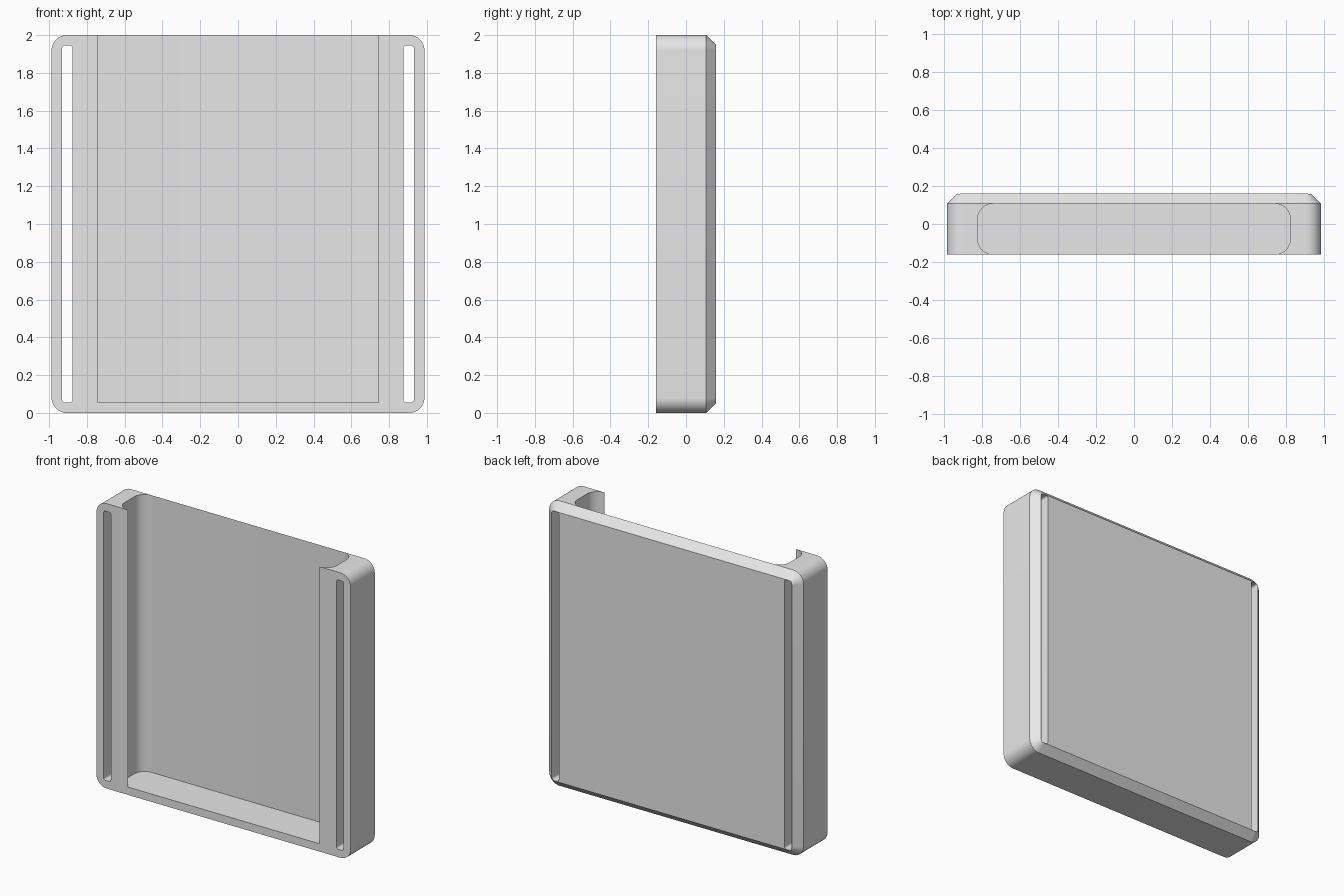
import bpy, bmesh, math

cube = bpy.data.objects.get("Cube")
if cube:
    bpy.data.objects.remove(cube, do_unlink=True)

W, D, H = 0.987, 0.16, 2.0      # half width, half depth, height
WALL, R = 0.053, 0.08           # wall / chamfer size, corner radius

grey = bpy.data.materials.new("plain grey")
grey.diffuse_color = (0.8, 0.8, 0.8, 1)
grey.use_nodes = True
grey.node_tree.nodes["Principled BSDF"].inputs["Base Color"].default_value = (0.8, 0.8, 0.8, 1)


def arc(cx, cy, r, start, steps=12):
    """Quarter circle, counter-clockwise from the start angle in degrees."""
    angles = [math.radians(start + 90 * i / steps) for i in range(steps + 1)]
    return [(cx + r * math.cos(a), cy + r * math.sin(a)) for a in angles]


def rounded(x0, x1, y0, y1, r):
    return (arc(x1 - r, y1 - r, r, 0) + arc(x0 + r, y1 - r, r, 90)
            + arc(x0 + r, y0 + r, r, 180) + arc(x1 - r, y0 + r, r, 270))


def loft(name, rings):
    """Solid skinned through matching rings of 3D points."""
    bm = bmesh.new()
    loops = [[bm.verts.new(p) for p in ring] for ring in rings]
    for a, b in zip(loops, loops[1:]):
        for i in range(len(a)):
            j = (i + 1) % len(a)
            bm.faces.new((a[i], a[j], b[j], b[i]))
    bm.faces.new(loops[0])
    bm.faces.new(loops[-1])
    bmesh.ops.recalc_face_normals(bm, faces=bm.faces)
    mesh = bpy.data.meshes.new(name)
    bm.to_mesh(mesh)
    bm.free()
    mesh.materials.append(grey)
    obj = bpy.data.objects.new(name, mesh)
    bpy.context.collection.objects.link(obj)
    return obj


def upright(outline, y):
    return [(x, y, z) for x, z in outline]


# Body: rounded slab with a chamfered back rim
outer = rounded(-W, W, 0, H, R)
inner = rounded(-W + WALL, W - WALL, WALL, H - WALL, R - WALL)
body = loft("tray_body", [upright(outer, -D), upright(outer, D - WALL), upright(inner, D)])

# Pocket cutter: round-cornered channel, open at the front and top
P = 0.824
back, lip = D - WALL, P - R
pocket = (arc(P - R, back - R, R, 0) + arc(R - P, back - R, R, 90)
          + arc(R - P, R - D, R, 180) + [(-lip, -D - 0.1), (lip, -D - 0.1)]
          + arc(P - R, R - D, R, 270))
cutters = [loft("pocket_cutter", [[(x, y, z) for x, y in pocket] for z in (0.055, H + 0.2)])]

# Slot cutters: long narrow openings through both side rails
for side, name in ((1, "left_slot_cutter"), (-1, "right_slot_cutter")):
    a, b = sorted((side * 0.876, side * 0.931))
    slot = rounded(a, b, 0.055, H - 0.055, 0.014)
    cutters.append(loft(name, [upright(slot, -0.4), upright(slot, 0.4)]))

# Cut the openings
bpy.ops.object.select_all(action='DESELECT')
bpy.context.view_layer.objects.active = body
body.select_set(True)
for cutter in cutters:
    mod = body.modifiers.new(cutter.name, 'BOOLEAN')
    mod.operation = 'DIFFERENCE'
    mod.solver = 'EXACT'
    mod.object = cutter
    bpy.ops.object.modifier_apply(modifier=mod.name)
    bpy.data.objects.remove(cutter, do_unlink=True)

bpy.ops.object.shade_smooth_by_angle(angle=math.radians(30))
